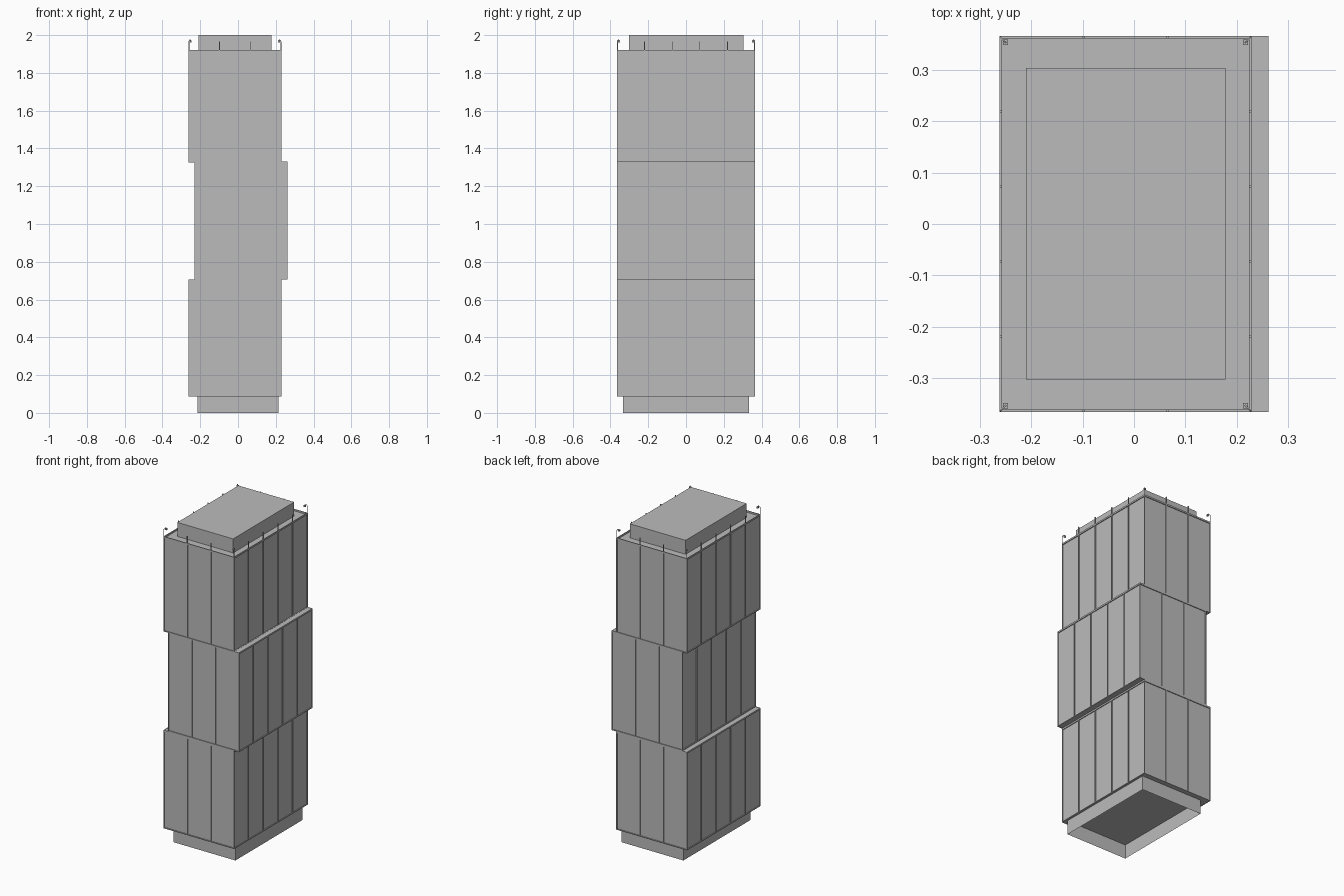
import bpy, bmesh
from mathutils import Matrix, Vector

cube = bpy.data.objects.get("Cube")
if cube:
    bpy.data.objects.remove(cube, do_unlink=True)

grey = bpy.data.materials.new("plain grey")
grey.use_nodes = True
grey.diffuse_color = (0.5, 0.5, 0.5, 1)
grey.node_tree.nodes["Principled BSDF"].inputs["Base Color"].default_value = (0.5, 0.5, 0.5, 1)


def add_box(bm, lo, hi):
    lo, hi = Vector(lo), Vector(hi)
    m = Matrix.Translation((lo + hi) / 2) @ Matrix.Diagonal((*(hi - lo), 1))
    return bmesh.ops.create_cube(bm, size=1, matrix=m)["verts"]


def finish(bm, name):
    mesh = bpy.data.meshes.new(name)
    bm.to_mesh(mesh)
    bm.free()
    mesh.materials.append(grey)
    obj = bpy.data.objects.new(name, mesh)
    bpy.context.collection.objects.link(obj)
    return obj


def box_object(name, lo, hi):
    bm = bmesh.new()
    add_box(bm, lo, hi)
    return finish(bm, name)


HALF_Y = 0.366     # outer depth of every block
RIM = 0.005        # depth of frame and mullions
FIN = 0.002        # half width of a mullion
ROD_TOP = 1.967


def add_ring(bm, x0, x1, z0, z1):
    """Rectangular frame around a block."""
    y = HALF_Y
    add_box(bm, (x0, -y, z0), (x0 + RIM, y, z1))
    add_box(bm, (x1 - RIM, -y, z0), (x1, y, z1))
    for s in (-1, 1):
        a, b = sorted((s * y, s * (y - RIM)))
        add_box(bm, (x0 + RIM, a, z0), (x1 - RIM, b, z1))


def add_mullions(bm, x0, x1, z0, z1):
    """Vertical strips: three bays on front and back, five on the sides."""
    for s in (-1, 1):
        a, b = sorted((s * HALF_Y, s * (HALF_Y - RIM)))
        for i in (1, 2):
            x = x0 + (x1 - x0) * i / 3
            add_box(bm, (x - FIN, a, z0), (x + FIN, b, z1))
    for xa in (x0, x1 - RIM):
        for i in range(1, 5):
            y = -HALF_Y + 2 * HALF_Y * i / 5
            add_box(bm, (xa, y - FIN, z0), (xa + RIM, y + FIN, z1))


# Stacked, offset blocks: name, left edge, right edge, bottom, top
blocks = [("lower", -0.262, 0.229, 0.088, 0.705),
          ("middle", -0.231, 0.262, 0.705, 1.33),
          ("upper", -0.262, 0.229, 1.325, 1.922)]
for name, x0, x1, z0, z1 in blocks:
    top = z1 - 0.01 if name == "upper" else z1 - 0.001
    box_object(name + "_block", (x0 + RIM, RIM - HALF_Y, z0 + 0.001),
               (x1 - RIM, HALF_Y - RIM, top))
    bm = bmesh.new()
    add_ring(bm, x0, x1, z0, z0 + 0.005)
    add_ring(bm, x0, x1, z1 - 0.01, z1)
    for x in (x0, x1 - RIM):
        for y in (-HALF_Y, HALF_Y - RIM):
            add_box(bm, (x, y, z0), (x + RIM, y + RIM, z1))
    finish(bm, name + "_frame")
    bm = bmesh.new()
    add_mullions(bm, x0, x1, z0, ROD_TOP if name == "upper" else z1)
    finish(bm, name + "_mullions")

# Hollow base skirt, open at the top and underneath
bm = bmesh.new()
add_box(bm, (-0.215, -0.333, 0), (0.215, 0.333, 0.089))
caps = [f for f in bm.faces if abs(f.normal.z) > 0.5]
bmesh.ops.delete(bm, geom=caps, context="FACES_ONLY")
finish(bm, "base_skirt")

# Rooftop plant room
box_object("roof_plant_room", (-0.21, -0.303, 1.911), (0.178, 0.304, 2.0))

# Hooked lamps leaning inward from the roof corners
for side, px, sx in (("right", -0.260, 1), ("left", 0.227, -1)):
    for end, sy in (("front", 1), ("back", -1)):
        py = -sy * (HALF_Y - 0.002)
        curve = bpy.data.curves.new("corner_hook", "CURVE")
        curve.dimensions = "3D"
        curve.bevel_depth = 0.002
        curve.bevel_resolution = 0
        curve.use_fill_caps = True
        path = [(0, 1.915), (0, 1.966), (0.003, 1.973), (0.007, 1.975), (0.010, 1.972)]
        spline = curve.splines.new("POLY")
        spline.points.add(len(path) - 1)
        for p, (d, z) in zip(spline.points, path):
            p.co = (px + sx * d, py + sy * d, z, 1)
        curve.materials.append(grey)
        hook = bpy.data.objects.new(f"corner_hook_{end}_{side}", curve)
        bpy.context.collection.objects.link(hook)
        cx, cy = px + sx * 0.010, py + sy * 0.010
        box_object(f"hook_lamp_{end}_{side}", (cx - 0.005, cy - 0.005, 1.962),
                   (cx + 0.005, cy + 0.005, 1.972))
